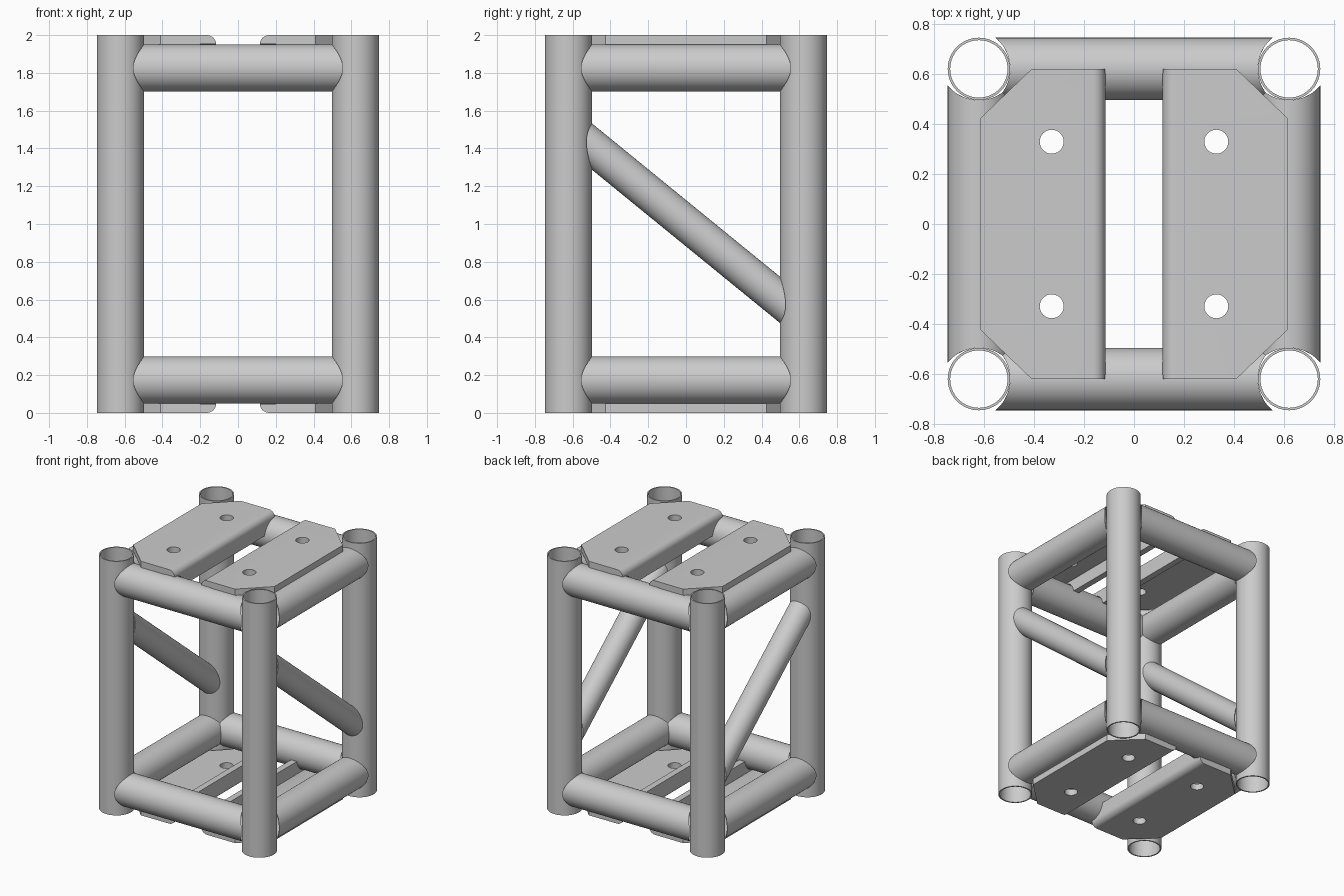
import bpy, bmesh
from math import sin, cos, pi, radians, sqrt, atan
from mathutils import Matrix, Vector

if "Cube" in bpy.data.objects:
    bpy.data.objects.remove(bpy.data.objects["Cube"])

POST = 0.622      # post / rail centre line offset from the middle
R = 0.125         # post and rail radius
MID = 1.0         # mid height: every object is mirrored about this point


def finish(name, bm, mirror, cutter=None):
    """Make an object at mid height, cut it, smooth it and mirror it."""
    bmesh.ops.recalc_face_normals(bm, faces=bm.faces[:])
    me = bpy.data.meshes.new(name)
    bm.to_mesh(me)
    bm.free()
    ob = bpy.data.objects.new(name, me)
    ob.location.z = MID
    bpy.context.collection.objects.link(ob)
    bpy.ops.object.select_all(action='DESELECT')
    ob.select_set(True)
    bpy.context.view_layer.objects.active = ob
    if cutter:
        cut = ob.modifiers.new("cut", 'BOOLEAN')
        cut.operation, cut.solver, cut.object = 'DIFFERENCE', 'EXACT', cutter
        bpy.context.view_layer.update()
        bpy.ops.object.modifier_apply(modifier=cut.name)
        bpy.data.objects.remove(cutter)
    bpy.ops.object.shade_smooth_by_angle(angle=radians(30))
    if any(mirror):
        m = ob.modifiers.new("mirror", 'MIRROR')
        m.use_axis = mirror
        m.use_mirror_merge = False
    return ob


def cope(u):
    """Fish-mouth end: distance to the clearance cut around a post."""
    return 0.66 - sqrt(0.163 ** 2 - u * u)


def tube(name, r, end, matrix, mirror, tilt=0.0, wall=0.01, n=64):
    """Hollow pipe along local y, tilted downwards, ends shaped by end(u)."""
    bm = bmesh.new()
    rings = []
    for rad, side in ((r, -1), (r, 1), (r - wall, 1), (r - wall, -1)):
        ring = []
        for i in range(n):
            a = 2 * pi * i / n
            u, v = rad * cos(a), rad * sin(a)
            s = (side * end(u) - v * sin(tilt)) / cos(tilt)
            co = Vector((u, v * sin(tilt) + s * cos(tilt),
                         v * cos(tilt) - s * sin(tilt)))
            ring.append(bm.verts.new(matrix @ co))
        rings.append(ring)
    for k in range(4):
        p, q = rings[k], rings[(k + 1) % 4]
        for i in range(n):
            j = (i + 1) % n
            bm.faces.new((p[i], p[j], q[j], q[i]))
    return finish(name, bm, mirror)


# Corner posts
tube("corner_posts", R, lambda u: 1.0,
     Matrix.Translation((POST, POST, 0)) @ Matrix.Rotation(pi / 2, 4, 'X'),
     (True, True, False))

# Side rails (along y) and front/back rails (along x)
tube("side_rails", R, cope, Matrix.Translation((POST, 0, 0.826)),
     (True, False, True))
tube("front_back_rails", R, cope,
     Matrix.Translation((0, POST, 0.826)) @ Matrix.Rotation(pi / 2, 4, 'Z'),
     (False, True, True))

# Parallel diagonal braces on both sides
tube("diagonal_braces", 0.095, cope, Matrix.Translation((POST, 0, 0.004)),
     (True, False, False), tilt=atan(0.815))

# Cutter for the mounting plate: bolt holes and notches over the rails
bm = bmesh.new()
for s in (-1, 1):
    bmesh.ops.create_cone(bm, cap_ends=True, segments=40, radius1=0.048,
                          radius2=0.048, depth=0.3,
                          matrix=Matrix.Translation((0.33, s * 0.33, 1)))
    bmesh.ops.create_cone(bm, cap_ends=True, segments=64, radius1=0.129,
                          radius2=0.129, depth=0.16,
                          matrix=Matrix.Translation((0.12, s * POST, 0.825))
                          @ Matrix.Rotation(pi / 2, 4, 'Y'))
cutter = finish("plate_cutter", bm, (False, False, False))
cutter.hide_render = True

# Mounting plates: bent profile with an inner flange, outer corners cut off
X0, X1, T, Y = 0.115, 0.615, 0.05, 0.622
profile = [(X1, 1.0), (X1, 1 - T), (X0 + T, 1 - T), (X0 + T, 0.85), (X0, 0.85)]
profile += [(X0 + T - T * cos(a), 1 - T + T * sin(a))
            for a in (pi / 2 * i / 8 for i in range(9))]
bm = bmesh.new()
face = bm.faces.new([bm.verts.new((x, -Y, z)) for x, z in profile])
ext = bmesh.ops.extrude_face_region(bm, geom=[face])
bmesh.ops.translate(bm, vec=(0, 2 * Y, 0),
                    verts=[g for g in ext["geom"] if isinstance(g, bmesh.types.BMVert)])
if len([f for f in bm.faces if len(f.verts) > 4]) < 2:
    bm.faces.new([v for v in bm.verts if v.co.y < 0])
for s in (-1, 1):
    bmesh.ops.bisect_plane(bm, geom=bm.verts[:] + bm.edges[:] + bm.faces[:],
                           plane_co=(0.41, s * Y, 0), plane_no=(0.197, s * 0.205, 0),
                           clear_outer=True)
    bmesh.ops.holes_fill(bm, edges=[e for e in bm.edges if e.is_boundary], sides=0)
finish("mounting_plates", bm, (True, False, True), cutter)
